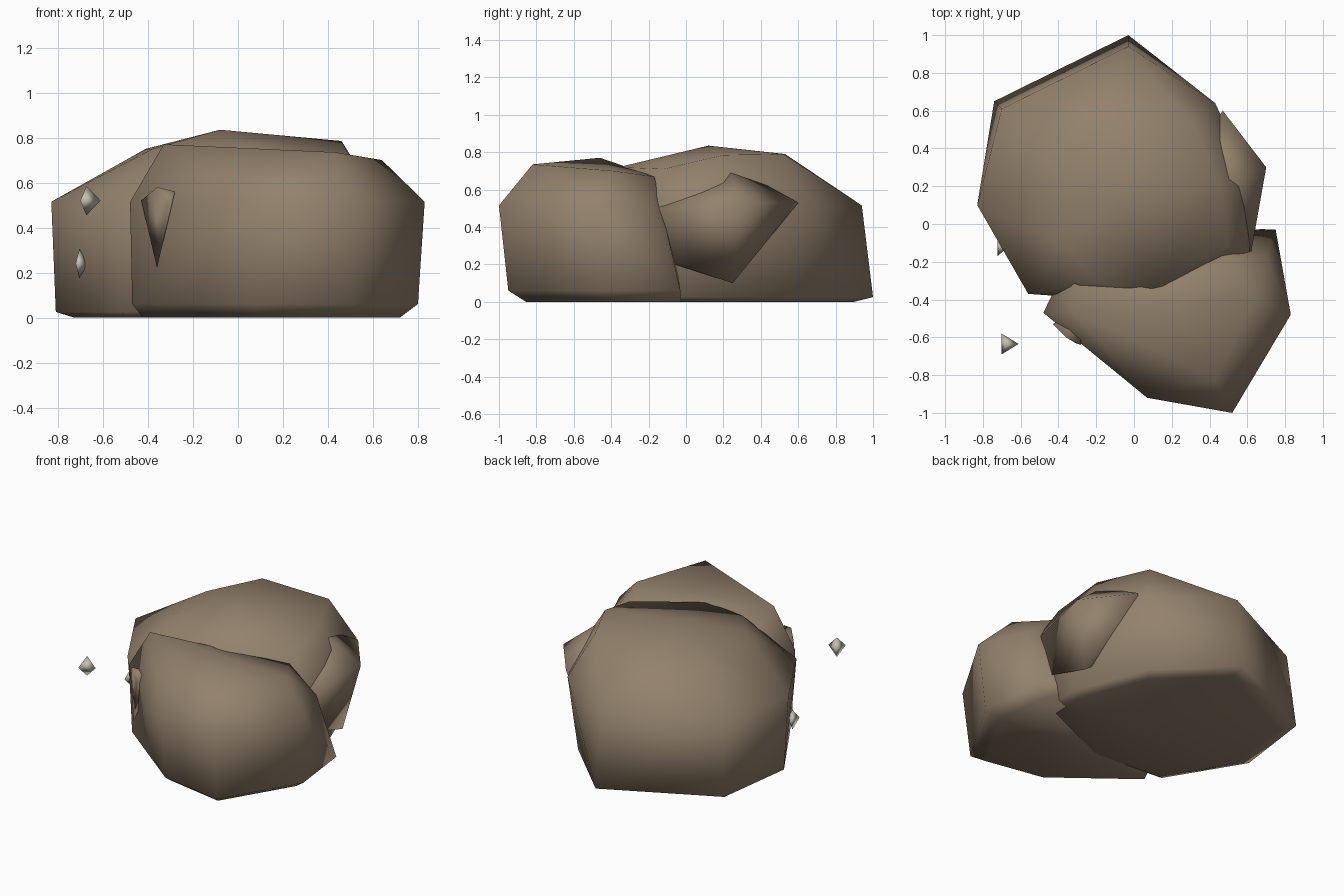
import bpy
import bmesh
from mathutils import Vector

default_cube = bpy.data.objects.get("Cube")
if default_cube:
    bpy.data.objects.remove(default_cube, do_unlink=True)


def make_material(name, colour):
    material = bpy.data.materials.new(name)
    material.use_nodes = True
    material.diffuse_color = colour
    shader = material.node_tree.nodes["Principled BSDF"]
    shader.inputs["Base Color"].default_value = colour
    shader.inputs["Roughness"].default_value = 0.9
    return material


brown_stone = make_material("brown stone", (.29, .22, .15, 1))
pale_stone = make_material("pale stone", (.55, .52, .44, 1))


def hull_object(name, points, material):
    """Wrap a smooth-shaded convex stone around a handful of points."""
    bm = bmesh.new()
    for point in points:
        bm.verts.new(point)
    result = bmesh.ops.convex_hull(bm, input=bm.verts)
    leftover = {item for item in result["geom_interior"] + result["geom_unused"]
                if isinstance(item, bmesh.types.BMVert)}
    bmesh.ops.delete(bm, geom=list(leftover), context="VERTS")
    bmesh.ops.recalc_face_normals(bm, faces=bm.faces)
    for face in bm.faces:
        face.smooth = True
    mesh = bpy.data.meshes.new(name)
    bm.to_mesh(mesh)
    bm.free()
    mesh.materials.append(material)
    stone = bpy.data.objects.new(name, mesh)
    bpy.context.collection.objects.link(stone)


def boulder(name, belt, foot, foot_height, crown):
    """A boulder has a widest belt, a foot, a narrower sole and a crown."""
    points = [(x, y, .515) for x, y in belt]
    points += [(x, y, foot_height) for x, y in foot]
    points += [(x * .9, y * .9, 0) for x, y in foot]
    hull_object(name, points + crown, brown_stone)


# Large boulder at the back
boulder(
    "back_boulder",
    belt=[(-.03, .94), (-.7, .61), (-.83, .1), (-.56, -.37),
          (0, -.41), (.61, -.17), (.63, .2), (.43, .64)],
    foot=[(-.03, 1), (-.74, .65), (-.81, .12), (-.52, -.36),
          (0, -.4), (.56, -.15), (.57, .1), (.38, .6)],
    foot_height=.025,
    crown=[(-.08, .12, .835), (-.19, .53, .79), (.31, .52, .79),
           (.46, .2, .785), (-.41, .26, .75), (-.38, -.1, .75),
           (-.2, -.31, .73), (.1, -.36, .72), (.5, -.12, .71)])

# Boulder leaning against its front
boulder(
    "front_boulder",
    belt=[(-.48, -.47), (.07, -.92), (.52, -1), (.83, -.48),
          (.7, -.17), (-.3, -.1)],
    foot=[(-.47, -.45), (.07, -.87), (.5, -.95), (.8, -.45),
          (.75, -.03), (-.3, -.1)],
    foot_height=.06,
    crown=[(-.33, -.46, .77), (.43, -.82, .735), (.64, -.39, .7),
           (.5, -.17, .67)])

# Stone bulging from the side of the large boulder
hull_object(
    "side_stone",
    [(.7, .3, .53), (.47, .6, .53), (.44, .22, .74), (.6, .25, .1),
     (.6, -.06, .2), (.62, -.15, .5), (.2, .2, .4)],
    brown_stone)

# Thin shard showing through the front boulder
hull_object(
    "front_shard",
    [(-.43, -.53, .52), (-.36, -.6, .58), (-.28, -.64, .56),
     (-.31, -.63, .5), (-.36, -.59, .22), (-.3, -.45, .5)],
    brown_stone)


# Small loose pebbles: three-sided double pyramids
def pebble(name, centre, width, depth, height):
    corners = [(-.4, -.5, 0), (-.4, .5, 0), (.6, 0, 0),
               (-.1, 0, .5), (-.1, 0, -.5)]
    size = Vector((width, depth, height))
    hull_object(name, [Vector(centre) + Vector(c) * size for c in corners],
                pale_stone)


pebble("upper_pebble", (-.665, -.635, .52), .09, .11, .13)
pebble("lower_pebble", (-.7, -.12, .24), .055, .1, .13)
